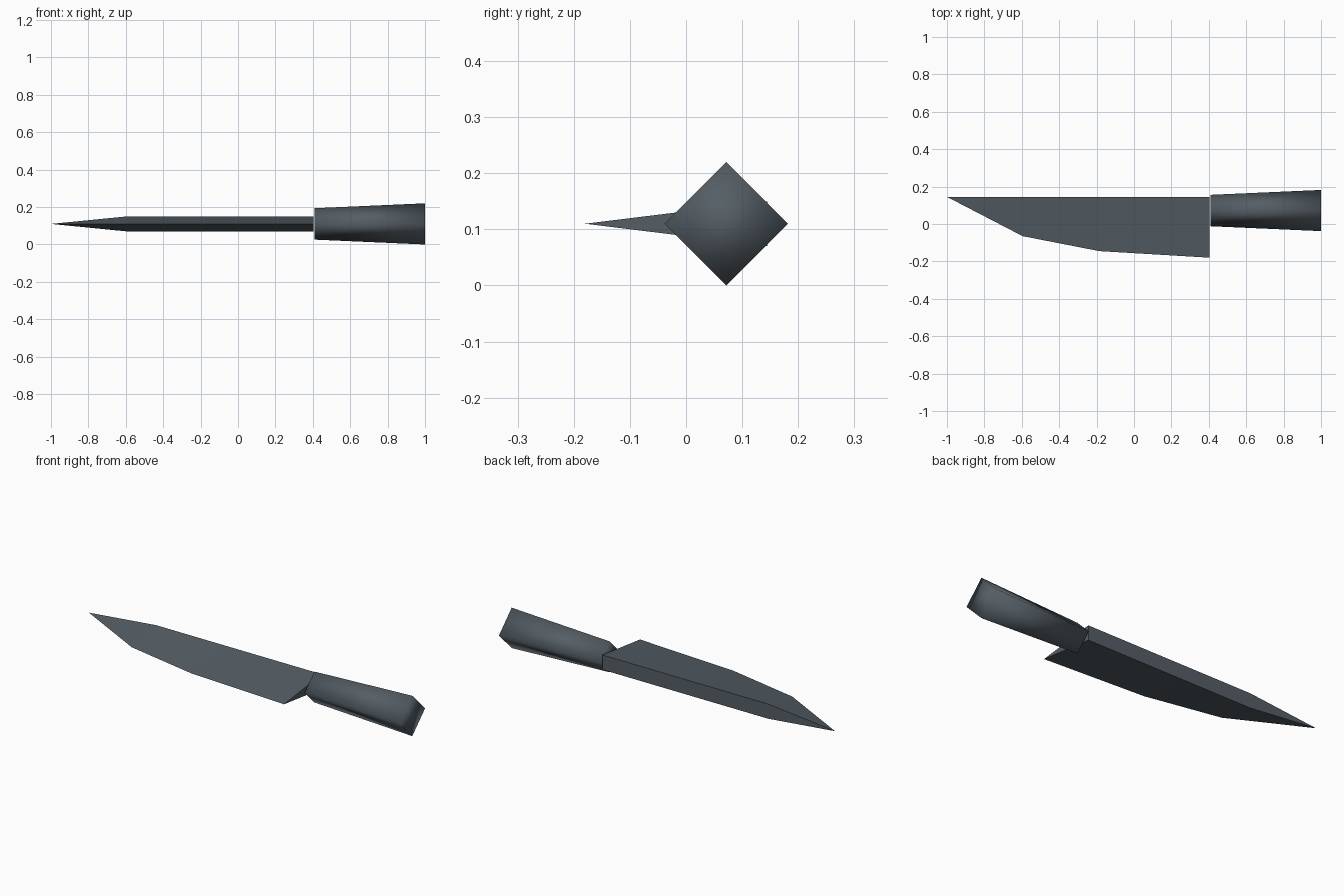
import bpy, bmesh, math
from mathutils import Matrix

cube = bpy.data.objects.get("Cube")
if cube:
    bpy.data.objects.remove(cube, do_unlink=True)

MID_Z = 0.11

steel = bpy.data.materials.new("dark_slate")
steel.use_nodes = True
colour = (0.09, 0.112, 0.13, 1)
steel.diffuse_color = colour
steel.node_tree.nodes["Principled BSDF"].inputs["Base Color"].default_value = colour


def add_object(name, bm, smooth):
    bmesh.ops.recalc_face_normals(bm, faces=bm.faces)
    for face in bm.faces:
        face.smooth = smooth
    mesh = bpy.data.meshes.new(name)
    bm.to_mesh(mesh)
    bm.free()
    mesh.materials.append(steel)
    obj = bpy.data.objects.new(name, mesh)
    bpy.context.collection.objects.link(obj)
    return obj


# Blade: wedge sections (thick spine, sharp edge) joined from heel to tip
SPINE_Y, HALF = 0.145, 0.04
edge_profile = [(0.403, -0.18), (-0.185, -0.145), (-0.595, -0.065)]
bm = bmesh.new()
sections = [
    [bm.verts.new(p) for p in ((x, SPINE_Y, MID_Z + HALF),
                               (x, edge_y, MID_Z),
                               (x, SPINE_Y, MID_Z - HALF))]
    for x, edge_y in edge_profile]
tip = bm.verts.new((-1, SPINE_Y, MID_Z))
bm.faces.new(sections[0])
for a, b in zip(sections, sections[1:]):
    for i in range(3):
        j = (i + 1) % 3
        bm.faces.new((a[i], a[j], b[j], b[i]))
for i in range(3):
    bm.faces.new((sections[-1][i], sections[-1][(i + 1) % 3], tip))
add_object("blade", bm, False)

# Handle: four-sided tapered grip, shaded smooth including its ends
START, END = 0.41, 1.0
bm = bmesh.new()
place = Matrix.Translation(((START + END) / 2, 0.072, MID_Z)) @ Matrix.Rotation(math.pi / 2, 4, 'Y')
bmesh.ops.create_cone(bm, cap_ends=True, segments=4, radius1=0.084,
                      radius2=0.11, depth=END - START, matrix=place)
add_object("handle", bm, True)
